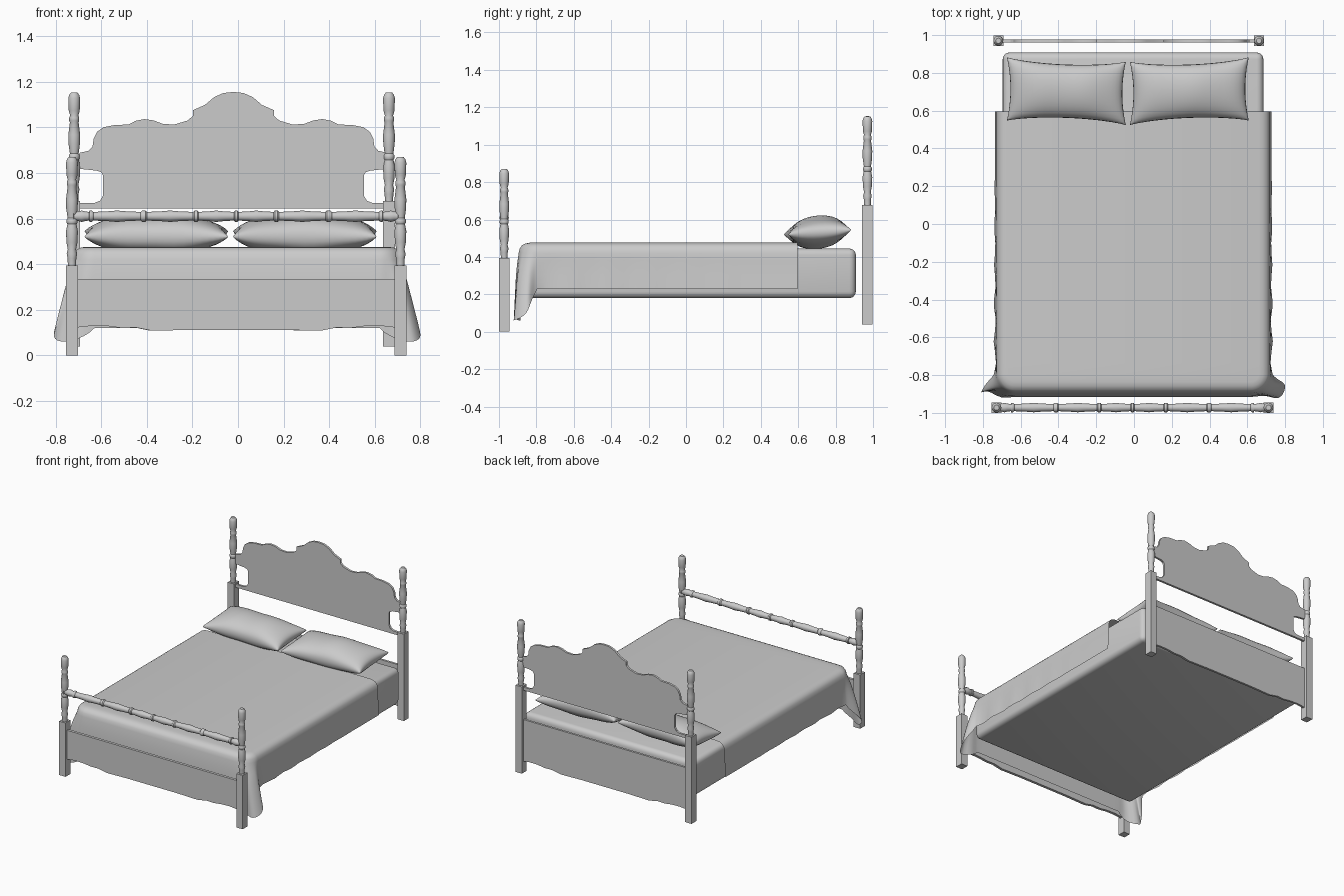
import bpy, bmesh, math
from mathutils import Vector

if "Cube" in bpy.data.objects:
    bpy.data.objects.remove(bpy.data.objects["Cube"])


def finish(name, bm, smooth=True, angle=40):
    bmesh.ops.recalc_face_normals(bm, faces=bm.faces)
    me = bpy.data.meshes.new(name)
    bm.to_mesh(me)
    bm.free()
    ob = bpy.data.objects.new(name, me)
    bpy.context.collection.objects.link(ob)
    if smooth:
        bpy.ops.object.select_all(action='DESELECT')
        ob.select_set(True)
        bpy.context.view_layer.objects.active = ob
        bpy.ops.object.shade_smooth_by_angle(angle=math.radians(angle))
    return ob


def add_box(bm, lo, hi):
    vs = bmesh.ops.create_cube(bm, size=1)['verts']
    for v in vs:
        v.co = Vector([(a + b) / 2 + c * (b - a) for a, b, c in zip(lo, hi, v.co)])


def add_lathe(bm, profile, place, n=16):
    # rings of (distance along axis, radius); place maps (a, b, along) to a point
    rings = [[bm.verts.new(place(r * math.cos(k * math.tau / n), r * math.sin(k * math.tau / n), t))
              for k in range(n)] for t, r in profile]
    for a, b in zip(rings, rings[1:]):
        for k in range(n):
            bm.faces.new((a[k], a[(k + 1) % n], b[(k + 1) % n], b[k]))
    bm.faces.new(rings[0])
    bm.faces.new(rings[-1])


def panel(name, outline, y0, y1):
    # flat board cut from an x-z outline
    bm = bmesh.new()
    f = bm.faces.new([bm.verts.new((x, y0, z)) for x, z in outline])
    ext = bmesh.ops.extrude_face_region(bm, geom=[f])['geom']
    for v in ext:
        if isinstance(v, bmesh.types.BMVert):
            v.co.y = y1
    bmesh.ops.triangulate(bm, faces=[g for g in bm.faces if len(g.verts) > 4])
    return finish(name, bm, angle=30)


def mirrored(half, cx):
    return [(cx + x, z) for x, z in half] + [(cx - x, z) for x, z in reversed(half)]


# bed posts: square lower leg with a turned upper part
TURNING = [(0, .018), (.03, .019), (.05, .023), (.07, .018), (.10, .024), (.15, .026), (.18, .020),
           (.187, .024), (.2, .024), (.207, .019), (.25, .025), (.29, .026), (.345, .019),
           (.352, .022), (.365, .022), (.375, .018), (.395, .024), (.45, .026), (.465, .022), (.475, .014)]


def post(name, x, y, z0, z1):
    bm = bmesh.new()
    add_box(bm, (x - .026, y - .028, z0), (x + .026, y + .028, z1))
    add_lathe(bm, TURNING, lambda a, b, t: (x + a, y + b, z1 + t))
    finish(name, bm)


post("front_post_left", -.728, -.972, 0, .395)
post("front_post_right", .712, -.972, 0, .395)
post("rear_post_left", -.718, .97, .04, .677)
post("rear_post_right", .662, .97, .04, .677)

# turned foot rail: repeated swelling sections separated by rings
rail = []
stops = [-.715, -.64, -.405, -.175, 0, .175, .405, .64, .715]
for a, b in zip(stops, stops[1:]):
    for t, r in ((.03, .025), (.06, .019), (.3, .021), (.5, .025), (.7, .021), (.94, .019), (.97, .025)):
        rail.append((a + t * (b - a), r))
bm = bmesh.new()
add_lathe(bm, rail, lambda a, b, t: (t - .008, -.972 + a, .61 + b))
finish("foot_rail", bm)

# shaped headboard
half = [(-.675, .645), (-.675, .668), (-.61, .668), (-.585, .678), (-.572, .70), (-.572, .79), (-.58, .803),
        (-.6, .81), (-.675, .818), (-.675, .888), (-.635, .897), (-.618, .915), (-.613, .95), (-.598, .98),
        (-.57, 1.0), (-.52, 1.01), (-.46, 1.012), (-.43, 1.028), (-.39, 1.036), (-.35, 1.03), (-.31, 1.015),
        (-.26, 1.012), (-.2, 1.03), (-.178, 1.05), (-.178, 1.075), (-.125, 1.098), (-.085, 1.132),
        (-.045, 1.15), (-.01, 1.154)]
panel("headboard", mirrored(half, -.02), .962, .978)

# lower boards at foot and head, with a scalloped bottom edge
half = [(-.7, .335), (-.7, .122), (-.63, .13), (-.56, .128), (-.5, .12), (-.44, .122), (-.37, .108), (-.2, .112)]
panel("foot_board", mirrored(half, -.008), -.982, -.962)
half = [(x * .97, z if z < .3 else .43) for x, z in half]
panel("head_lower_board", mirrored(half, -.025), .962, .978)

# mattress
bm = bmesh.new()
add_box(bm, (-.695, -.87, .18), (.685, .908, .445))
bmesh.ops.bevel(bm, geom=bm.edges[:], offset=.035, segments=4, profile=.5, affect='EDGES')
finish("mattress", bm, angle=60)

# bedspread: half perimeter with outward normals, mirrored to form a U around the foot
R, X, Y = .07, .695, -.865
side = []
for i in range(24):
    side.append((X, .595 + (Y + R - .595) * i / 24, 1, 0))
for i in range(17):
    a = math.pi / 2 * i / 16
    side.append((X - R + R * math.cos(a), Y + R - R * math.sin(a), math.cos(a), -math.sin(a)))
for i in range(1, 15):
    side.append(((X - R) * (1 - i / 14), Y, 0, -1))
path = side + [(-x, y, -nx, ny) for x, y, nx, ny in side[-2::-1]]
bm = bmesh.new()
rings = []
# (height fraction down the drape or None for the rounded top edge, offset, z)
levels = [(0, -.03, .476), (0, -.008, .472), (0, .012, .462), (0, .024, .445), (0, .03, .42),
          (.2, .031, 0), (.4, .032, 0), (.6, .034, 0), (.8, .036, 0), (1, .038, 0)]
for f, off, z in levels:
    ring = []
    for x, y, nx, ny in path:
        near = abs(nx * ny) * 2                      # strength of the corner fold
        foot = ny * ny
        hem = .228 + (.12 - .228) * foot - .10 * near
        zz = z if f == 0 else .42 + (hem - .42) * f
        ripple = .006 * f * math.sin(31 * y + 2) * max(0, .4 - y) * abs(nx)
        o = off + ripple + .012 * foot * min(1, f * 3)
        swing = near ** 1.5 * f ** .8
        s = 1 if nx > 0 else -1
        ring.append(bm.verts.new((x + nx * o + s * .09 * swing - .004,
                                  y + ny * o - .01 * swing + .02 * swing * math.sin(9 * nx), zz)))
    rings.append(ring)
for a, b in zip(rings, rings[1:]):
    for k in range(len(path) - 1):
        bm.faces.new((a[k], a[k + 1], b[k + 1], b[k]))
bm.faces.new(rings[0])
finish("bedspread", bm, angle=60)


# pillows: pinched corners and concave sides
def pillow(name, cx, tilt):
    bm = bmesh.new()
    n, m = 24, 16
    sheets = []
    for s in (1, -1):
        grid = []
        for i in range(n + 1):
            row = []
            for j in range(m + 1):
                u, v = -math.cos(math.pi * i / n), -math.cos(math.pi * j / m)
                h = .086 * ((1 - u * u) * (1 - v * v)) ** .42 * (1 + .04 * math.sin(7 * u + tilt))
                px = .315 * u * (1 - .06 * (1 - v * v))
                py = .168 * v * (1 - .16 * (1 - u * u) ** .8)
                row.append(bm.verts.new((cx + px, .703 + py + tilt * .012 * u, .532 + s * h + .012 * v)))
            grid.append(row)
        for i in range(n):
            for j in range(m):
                bm.faces.new((grid[i][j], grid[i + 1][j], grid[i + 1][j + 1], grid[i][j + 1]))
    bmesh.ops.remove_doubles(bm, verts=bm.verts, dist=.0005)
    finish(name, bm, angle=70)


pillow("pillow_left", -.358, -1)
pillow("pillow_right", .293, 1)
